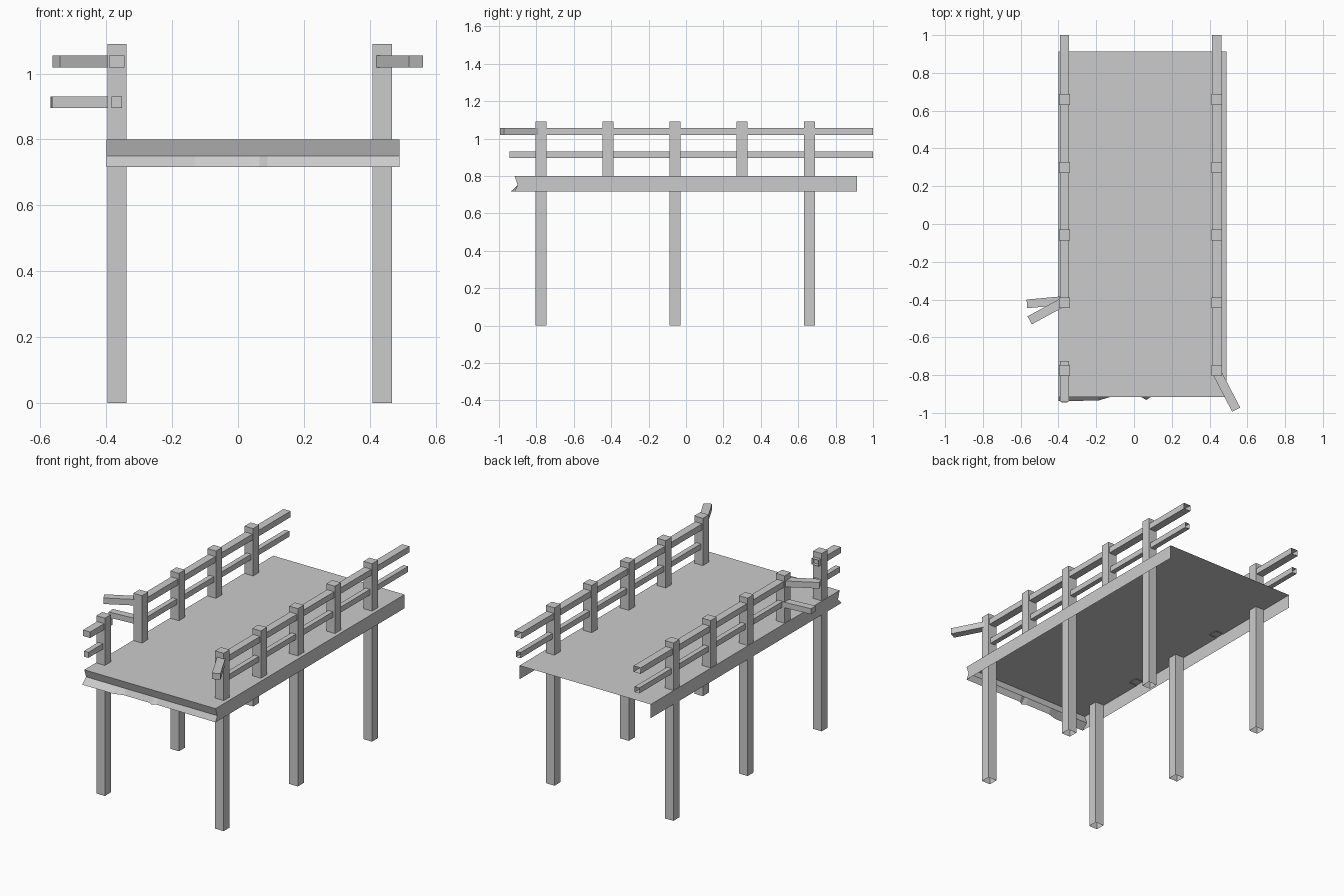
import bpy, bmesh
from mathutils import Vector

if "Cube" in bpy.data.objects:
    bpy.data.objects.remove(bpy.data.objects["Cube"])


def make_object(name, verts, faces):
    mesh = bpy.data.meshes.new(name)
    mesh.from_pydata(verts, [], faces)
    mesh.update()
    obj = bpy.data.objects.new(name, mesh)
    bpy.context.collection.objects.link(obj)
    return obj


def post(name, x, y, z0, z1, r=0.029):
    """Square post, capped on top and open underneath."""
    c = [(-r, -r), (r, -r), (r, r), (-r, r)]
    verts = [(x + a, y + b, z) for z in (z0, z1) for a, b in c]
    faces = [(i, (i + 1) % 4, (i + 1) % 4 + 4, i + 4) for i in range(4)]
    make_object(name, verts, faces + [(4, 5, 6, 7)])


def rail(name, path, width, z0, z1):
    """Mitred square bar along a flat path: open start, capped end."""
    pts = [Vector(p) for p in path]
    dirs = [(b - a).normalized() for a, b in zip(pts, pts[1:])]
    verts, faces = [], []
    for i, p in enumerate(pts):
        d0, d1 = dirs[max(i - 1, 0)], dirs[min(i, len(dirs) - 1)]
        n0, n1 = Vector((-d0.y, d0.x)), Vector((-d1.y, d1.x))
        m = (n0 + n1).normalized()
        m *= width / 2 / m.dot(n1)
        for s, z in ((1, z0), (-1, z0), (-1, z1), (1, z1)):
            verts.append((p.x + s * m.x, p.y + s * m.y, z))
    for i in range(len(dirs)):
        for k in range(4):
            a, b = 4 * i + k, 4 * i + (k + 1) % 4
            faces.append((a, b, b + 4, a + 4))
    e = len(verts) - 4
    faces.append((e, e + 1, e + 2, e + 3))
    obj = make_object(name, verts, faces)
    bm = bmesh.new()
    bm.from_mesh(obj.data)
    bmesh.ops.recalc_face_normals(bm, faces=bm.faces)
    bm.to_mesh(obj.data)
    bm.free()


XL, XR = -0.368, 0.438
TOP, LOW = (0.048, 1.018, 1.055), (0.031, 0.896, 0.93)

# posts: every second one reaches the ground as a leg
for side, x in (("left", XL), ("right", XR)):
    for i, y in enumerate((-0.776, -0.417, -0.059, 0.3, 0.66)):
        if i % 2 == 0:
            post(f"{side}_leg_post_{i}", x, y, 0, 1.09)
        else:
            post(f"{side}_rail_post_{i}", x, y, 0.795, 1.09)

# left rails, snapped and bent outwards, plus the stubs on the front post
rail("left_top_rail", [(XL, 1), (XL, -0.41), (-0.5525, -0.51)], *TOP)
rail("left_low_rail", [(XL, 1), (XL, -0.408)], *LOW)
rail("left_low_broken_rail", [(XL, -0.405), (-0.567, -0.423)], 0.046, 0.896, 0.93)
rail("left_top_stub", [(XL, -0.725), (XL, -0.94)], *TOP)
rail("left_low_stub", [(XL, -0.73), (XL, -0.945)], *LOW)

# right rails, the top one bent at the front
rail("right_top_rail", [(XR, 1), (XR, -0.785), (0.541, -0.983)], *TOP)
rail("right_low_rail", [(XR, 1), (XR, -0.79)], *LOW)

# deck sheet with side skirts and a splintered, notched front edge
X0, X1, YB, YF, ZT, ZM, ZB = -0.4, 0.49, 0.913, -0.917, 0.8, 0.75, 0.716
jag = [(X0, -0.937), (-0.19, -0.935), (-0.13, -0.917), (0.04, -0.917),
       (0.065, -0.932), (0.09, -0.915), (X1, -0.917)]
n = len(jag)
verts = [(x, YF, ZT) for x, _ in jag]
verts += [(x, -0.9, ZM) for x, _ in jag]
verts += [(x, y, ZB) for x, y in jag]
verts += [(X0, YB, ZT), (X1, YB, ZT), (X0, YB, ZB), (X1, YB, ZB)]
bl, br, bbl, bbr = range(3 * n, 3 * n + 4)
faces = [tuple(range(n)) + (br, bl)]
for r in (0, n):
    faces += [(r + i, r + n + i, r + n + i + 1, r + i + 1) for i in range(n - 1)]
faces.append((0, bl, bbl, 2 * n, n))
faces.append((n - 1, 2 * n - 1, 3 * n - 1, bbr, br))
make_object("deck", verts, faces)
